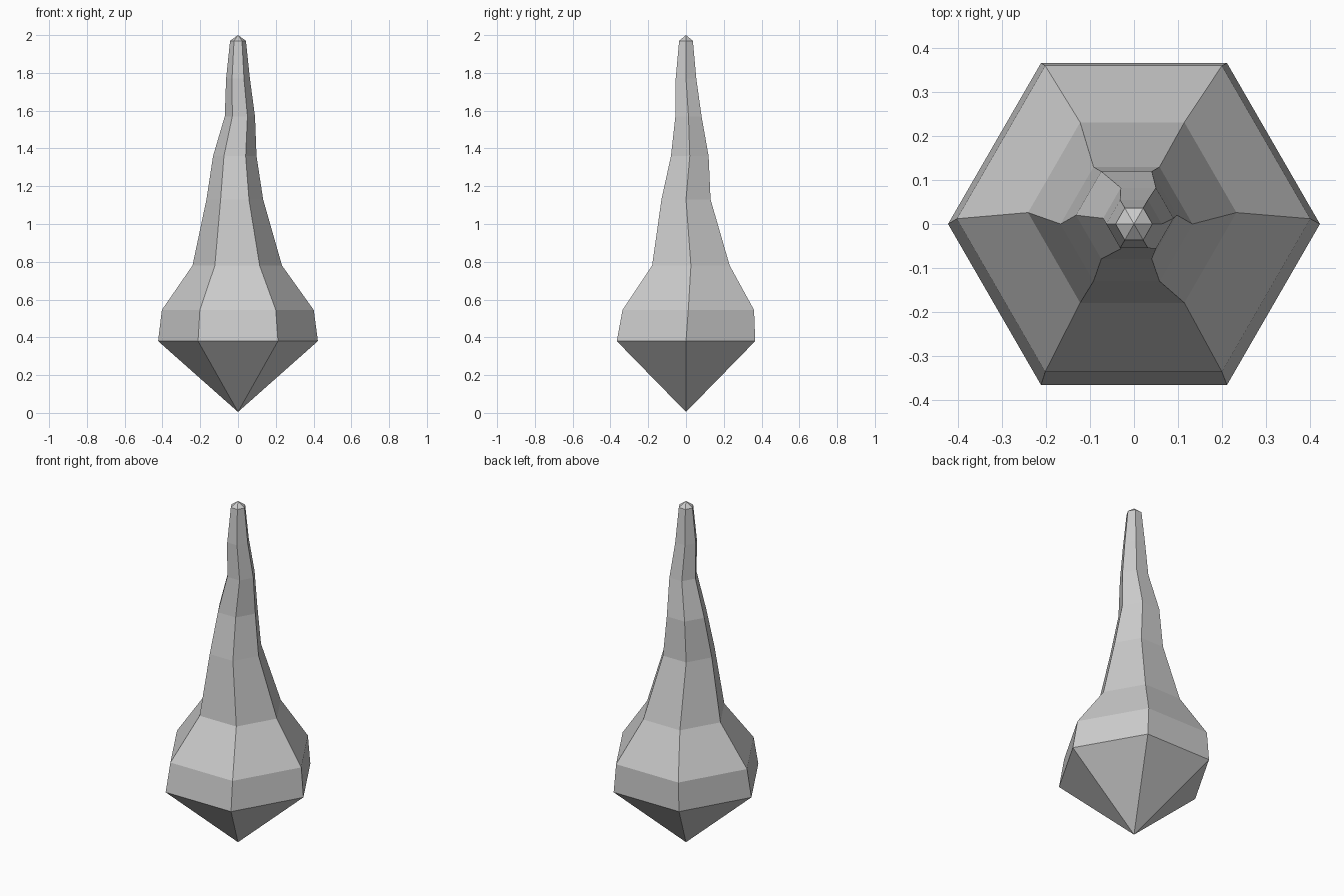
import bpy, bmesh
from math import cos, sin, pi

if "Cube" in bpy.data.objects:
    bpy.data.objects.remove(bpy.data.objects["Cube"])

SIDES = 6
# hexagonal cross-sections: height, radius, centre x, centre y
SECTIONS = [
    (0.38, 0.423, 0.0, 0.0),
    (0.545, 0.402, -0.001, 0.012),
    (0.78, 0.237, -0.004, 0.026),
    (1.13, 0.150, -0.017, 0.0),
    (1.36, 0.115, -0.017, 0.020),
    (1.57, 0.080, 0.010, 0.013),
    (1.77, 0.063, 0.0, 0.0),
    (1.97, 0.042, 0.0, 0.0),
]

bm = bmesh.new()
rings = [[bm.verts.new((cx + r * cos(2 * pi * i / SIDES),
                        cy + r * sin(2 * pi * i / SIDES), z))
          for i in range(SIDES)] for z, r, cx, cy in SECTIONS]
bottom = bm.verts.new((0, 0, 0.005))
top = bm.verts.new((0, 0, 2.0))

for i in range(SIDES):
    j = (i + 1) % SIDES
    # pointed base and small tip cap
    bm.faces.new((bottom, rings[0][j], rings[0][i]))
    bm.faces.new((top, rings[-1][i], rings[-1][j]))
    # wavering tapered shaft
    for a, b in zip(rings, rings[1:]):
        bm.faces.new((a[i], a[j], b[j], b[i]))

bmesh.ops.recalc_face_normals(bm, faces=bm.faces)
mesh = bpy.data.meshes.new("spike")
bm.to_mesh(mesh)
bm.free()
bpy.context.collection.objects.link(bpy.data.objects.new("spike", mesh))
